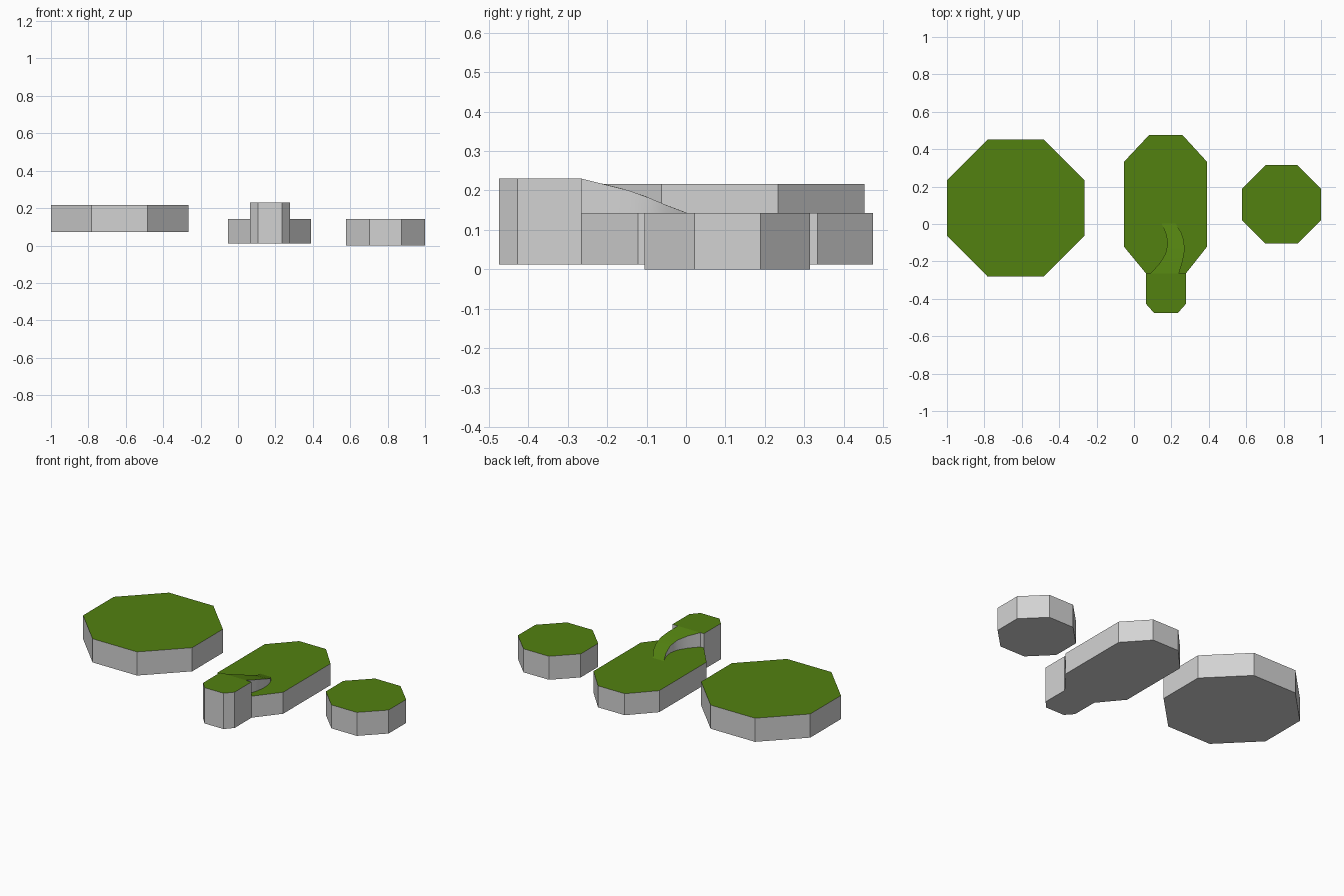
import bpy, bmesh

if "Cube" in bpy.data.objects:
    bpy.data.objects.remove(bpy.data.objects["Cube"])


def material(name, rgb):
    m = bpy.data.materials.new(name)
    m.diffuse_color = (*rgb, 1)
    m.use_nodes = True
    m.node_tree.nodes["Principled BSDF"].inputs["Base Color"].default_value = m.diffuse_color
    return m


STONE = material("grey stone", (0.65, 0.65, 0.65))
GRASS = material("grass green", (0.085, 0.22, 0.005))


def finish(bm, name):
    """Recalculate normals, paint upward faces green, and link the object."""
    bmesh.ops.recalc_face_normals(bm, faces=bm.faces)
    for f in bm.faces:
        f.material_index = 1 if f.normal.z > 0.5 else 0
    me = bpy.data.meshes.new(name)
    bm.to_mesh(me)
    bm.free()
    me.materials.append(STONE)
    me.materials.append(GRASS)
    ob = bpy.data.objects.new(name, me)
    bpy.context.collection.objects.link(ob)
    return ob


def platform(name, outline, z0, z1):
    """Extrude a flat outline into a grass-topped block."""
    bm = bmesh.new()
    base = bm.faces.new([bm.verts.new((x, y, z0)) for x, y in outline])
    r = bmesh.ops.extrude_face_region(bm, geom=[base], use_keep_orig=True)
    for v in r["geom"]:
        if isinstance(v, bmesh.types.BMVert):
            v.co.z = z1
    return finish(bm, name)


def chamfered(x0, x1, y0, y1, cx, cy):
    """Rectangle with its four corners cut."""
    return [(x0 + cx, y0), (x1 - cx, y0), (x1, y0 + cy), (x1, y1 - cy),
            (x1 - cx, y1), (x0 + cx, y1), (x0, y1 - cy), (x0, y0 + cy)]


# Octagonal side platforms
platform("large_platform", chamfered(-1, -0.265, -0.282, 0.453, 0.218, 0.22), 0.072, 0.216)
platform("small_platform", chamfered(0.577, 1, -0.105, 0.315, 0.126, 0.126), 0, 0.143)

# Long middle platform
platform("middle_platform", [
    (0.065, -0.265), (0.277, -0.265), (0.39, -0.122), (0.39, 0.333),
    (0.26, 0.475), (0.08, 0.475), (-0.053, 0.333), (-0.053, -0.122)], 0.012, 0.143)

# Raised block at the front of the middle platform
platform("front_block", [
    (0.065, -0.265), (0.065, -0.428), (0.107, -0.475),
    (0.235, -0.475), (0.277, -0.428), (0.277, -0.265)], 0.012, 0.23)

# Curved ramp: left x, left y, right x, right y, left z, right z
sections = [
    (0.088, -0.265, 0.240, -0.265, 0.230, 0.230),
    (0.136, -0.212, 0.260, -0.200, 0.217, 0.214),
    (0.168, -0.160, 0.270, -0.145, 0.204, 0.200),
    (0.180, -0.107, 0.268, -0.095, 0.187, 0.182),
    (0.172, -0.055, 0.255, -0.050, 0.165, 0.163),
    (0.148, 0.003, 0.222, 0.003, 0.1431, 0.1431)]
bm = bmesh.new()
rows = []
for lx, ly, rx, ry, lz, rz in sections:
    rows.append([bm.verts.new(p) for p in
                 ((lx, ly, 0.143), (lx, ly, lz), (rx, ry, rz), (rx, ry, 0.143))])
for a, b in zip(rows, rows[1:]):
    for i in range(3):
        bm.faces.new((a[i], a[i + 1], b[i + 1], b[i]))
ramp = finish(bm, "curved_ramp")

# Make sure the open ramp shell faces outward, then smooth its curve
me = ramp.data
if sum(p.normal.z for p in me.polygons) < 0:
    me.flip_normals()
for p in me.polygons:
    p.material_index = 1 if p.normal.z > 0.5 else 0
bpy.context.view_layer.objects.active = ramp
ramp.select_set(True)
bpy.ops.object.shade_smooth_by_angle(angle=0.7)
